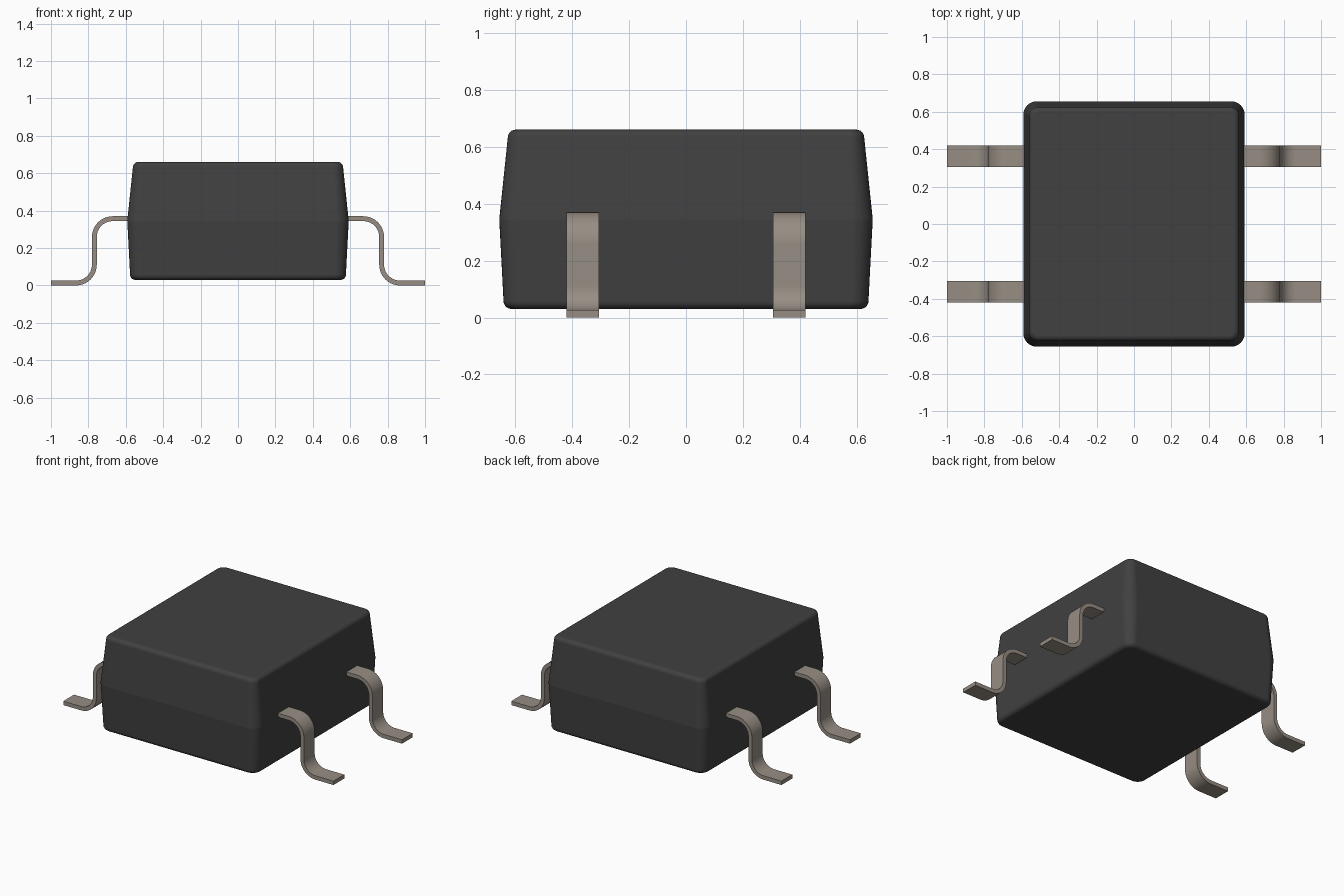
import bpy
import bmesh
from math import cos, sin, pi, radians

cube = bpy.data.objects.get("Cube")
if cube:
    bpy.data.objects.remove(cube, do_unlink=True)


def material(name, rgb, roughness, metallic=0.0):
    mat = bpy.data.materials.new(name)
    mat.use_nodes = True
    mat.diffuse_color = (*rgb, 1)
    bsdf = mat.node_tree.nodes["Principled BSDF"]
    bsdf.inputs["Base Color"].default_value = (*rgb, 1)
    bsdf.inputs["Roughness"].default_value = roughness
    bsdf.inputs["Metallic"].default_value = metallic
    return mat


def finish(bm, name, mat):
    """Turn a bmesh into a smooth-shaded object with clean flat faces."""
    bmesh.ops.recalc_face_normals(bm, faces=bm.faces)
    mesh = bpy.data.meshes.new(name)
    bm.to_mesh(mesh)
    bm.free()
    mesh.materials.append(mat)
    obj = bpy.data.objects.new(name, mesh)
    bpy.context.collection.objects.link(obj)
    bpy.ops.object.select_all(action="DESELECT")
    obj.select_set(True)
    bpy.context.view_layer.objects.active = obj
    bpy.ops.object.shade_smooth_by_angle(angle=radians(35))
    weighted = obj.modifiers.new("Weighted normals", "WEIGHTED_NORMAL")
    weighted.keep_sharp = True
    return obj


def rounded_rect(hx, hy, r, segments=8):
    """Counter-clockwise outline of a rectangle with round corners."""
    points = []
    for k, (sx, sy) in enumerate([(1, 1), (-1, 1), (-1, -1), (1, -1)]):
        for i in range(segments + 1):
            a = (k + i / segments) * pi / 2
            points.append((sx * (hx - r) + r * cos(a), sy * (hy - r) + r * sin(a)))
    return points


black = material("black plastic", (0.052, 0.052, 0.052), 0.6)
metal = material("warm grey metal", (0.31, 0.27, 0.23), 0.45)

# Body: rounded rectangles stacked along a drafted profile with filleted rims
HALF_X, HALF_Y, CORNER = 0.592, 0.656, 0.072
BOTTOM, WAIST, TOP, FILLET, STEPS = 0.03, 0.345, 0.66, 0.028, 6


def rim(z_edge, inset, direction):
    """Profile points (inset, z) of a rim fillet, from wall to flat face."""
    return [(inset + FILLET * (1 - cos(i / STEPS * pi / 2)),
             z_edge - direction * FILLET * (1 - sin(i / STEPS * pi / 2)))
            for i in range(STEPS + 1)]


profile = rim(BOTTOM, 0.015, -1)[::-1] + [(0, WAIST)] + rim(TOP, 0.03, 1)
bm = bmesh.new()
rings = [[bm.verts.new((x, y, z)) for x, y in
          rounded_rect(HALF_X - inset, HALF_Y - inset, CORNER - inset * 0.7)]
         for inset, z in profile]
for lower, upper in zip(rings, rings[1:]):
    for i in range(len(lower)):
        j = (i + 1) % len(lower)
        bm.faces.new((lower[i], lower[j], upper[j], upper[i]))
bm.faces.new(rings[0][::-1])
bm.faces.new(rings[-1])
# Keep the parting line crisp
for edge in bm.edges:
    if all(abs(v.co.z - WAIST) < 1e-5 for v in edge.verts):
        edge.smooth = False
finish(bm, "body", black)

# Legs: flat strip bent in two arcs, from the body wall down to the foot
THICK, WIDTH, BEND, ARC = 0.026, 0.114, 0.098, 10
SHANK_X, LEG_TOP, FOOT = 0.768, 0.357, THICK / 2


def leg_path():
    """Centre line as (x, z, normal x, normal z)."""
    path = [(0.55, LEG_TOP, 0, 1)]
    for i in range(ARC + 1):
        a = pi / 2 * (1 - i / ARC)
        path.append((SHANK_X - BEND + BEND * cos(a),
                     LEG_TOP - BEND + BEND * sin(a), cos(a), sin(a)))
    for i in range(ARC + 1):
        a = pi + pi / 2 * i / ARC
        path.append((SHANK_X + BEND + BEND * cos(a),
                     FOOT + BEND + BEND * sin(a), -cos(a), -sin(a)))
    path.append((1.0, FOOT, 0, 1))
    return path


def make_leg(name, side, y):
    bm = bmesh.new()
    sections = []
    for x, z, nx, nz in leg_path():
        sections.append([bm.verts.new((side * (x + o * nx * THICK / 2),
                                       y + w * WIDTH / 2,
                                       z + o * nz * THICK / 2))
                         for o, w in ((1, -1), (1, 1), (-1, 1), (-1, -1))])
    for a, b in zip(sections, sections[1:]):
        for i in range(4):
            j = (i + 1) % 4
            bm.faces.new((a[i], a[j], b[j], b[i]))
    bm.faces.new(sections[0])
    bm.faces.new(sections[-1])
    finish(bm, name, metal)


for side_name, side in (("left", 1), ("right", -1)):
    for end_name, y in (("front", -0.362), ("back", 0.362)):
        make_leg(f"{end_name}_{side_name}_leg", side, y)
